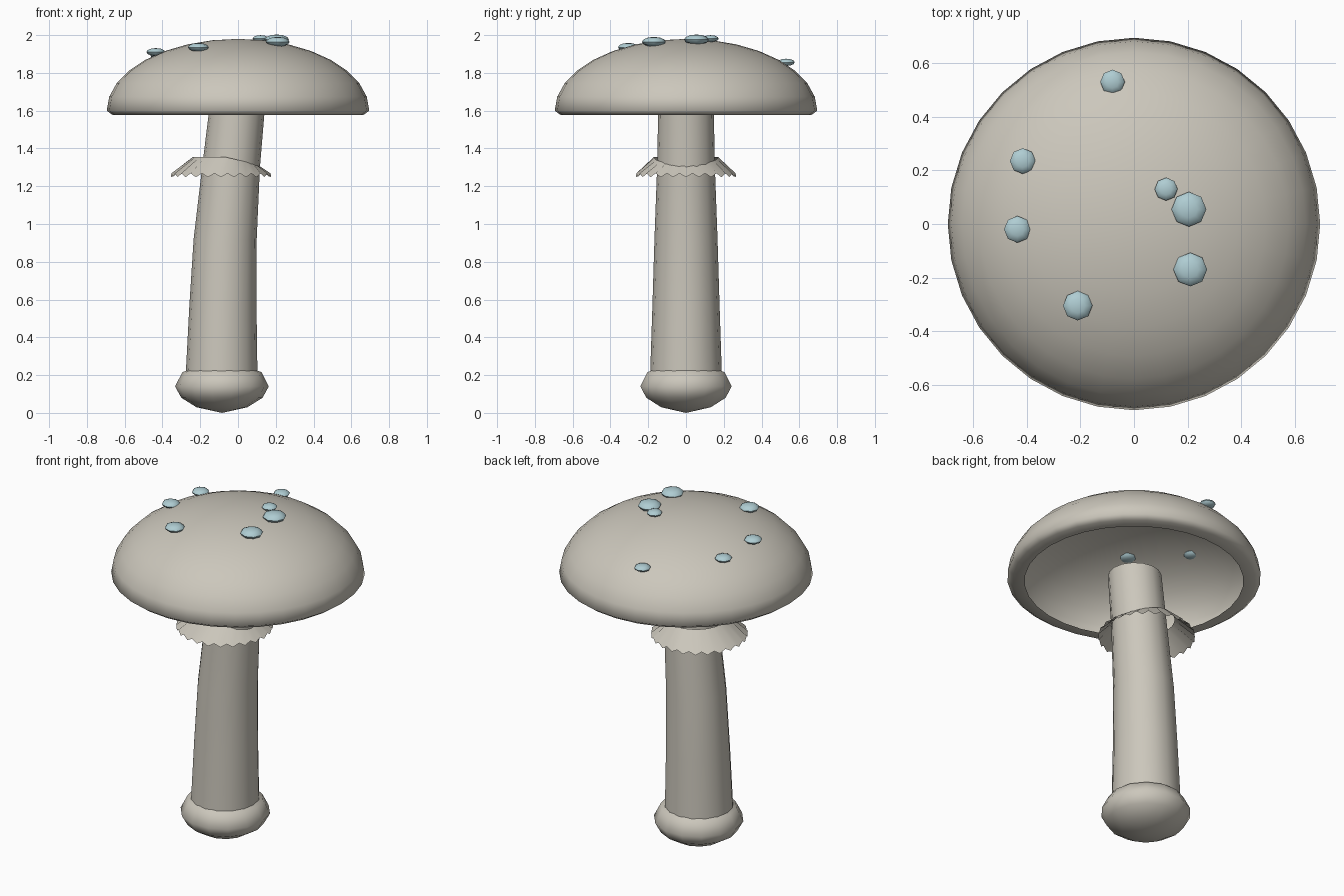
import bpy, bmesh, math

cube = bpy.data.objects.get("Cube")
if cube:
    bpy.data.objects.remove(cube, do_unlink=True)


def material(name, rgb):
    mat = bpy.data.materials.new(name)
    mat.use_nodes = True
    mat.diffuse_color = (*rgb, 1)
    mat.node_tree.nodes["Principled BSDF"].inputs["Base Color"].default_value = (*rgb, 1)
    return mat


BEIGE = material("warm grey", (0.60, 0.57, 0.50))
BLUE = material("pale blue", (0.43, 0.61, 0.65))


def lathe(name, profile, segments, mat, center=(0, 0, 0), adjust=None, smooth=40):
    """Spin (radius, z, x shift) stations around z; radius 0 makes a pole."""
    bm = bmesh.new()
    rings = []
    for level, (r, z, shift) in enumerate(profile):
        ring = []
        for i in range(1 if r == 0 else segments):
            a = math.tau * i / segments
            h = z + (adjust(level, i, a) if adjust else 0)
            ring.append(bm.verts.new((r * math.cos(a) + shift, r * math.sin(a), h)))
        rings.append(ring)
    for low, high in zip(rings, rings[1:]):
        for i in range(segments):
            j = (i + 1) % segments
            corners = [low[i % len(low)], low[j % len(low)],
                       high[j % len(high)], high[i % len(high)]]
            bm.faces.new(list(dict.fromkeys(corners)))
    mesh = bpy.data.meshes.new(name)
    bm.to_mesh(mesh)
    bm.free()
    obj = bpy.data.objects.new(name, mesh)
    obj.location = center
    mesh.materials.append(mat)
    bpy.context.collection.objects.link(obj)
    bpy.ops.object.select_all(action="DESELECT")
    obj.select_set(True)
    bpy.context.view_layer.objects.active = obj
    bpy.ops.object.shade_smooth_by_angle(angle=math.radians(smooth))
    return obj


# Cap: thin half-ellipsoid shell with a lip turned inward, open underneath
CAP_R, CAP_H, CAP_Z = 0.695, 0.38, 1.6


def dome_height(r):
    return CAP_Z + CAP_H * math.sqrt(1 - (r / CAP_R) ** 2)


dome = [(CAP_R * math.cos(math.pi * k / 16), CAP_Z + CAP_H * math.sin(math.pi * k / 16), 0)
        for k in range(8)]
lip = [(0.60, 1.576, 0), (0.665, 1.578, 0)]
lathe("cap", lip + dome + [(0, CAP_Z + CAP_H, 0)], 32, BEIGE, smooth=75)

# Stem: tapered tube leaning toward +x
lathe("stem", [(0.19, 0.2, -0.087), (0.178, 0.56, -0.08), (0.167, 0.92, -0.068),
               (0.153, 1.3, -0.037), (0.147, 1.61, -0.005)], 16, BEIGE)

# Bulb at the foot
lathe("foot_bulb", [(0, 0, 0), (0.135, 0.03, 0), (0.215, 0.08, 0), (0.248, 0.14, 0),
                    (0.21, 0.215, 0), (0.12, 0.25, 0), (0, 0.26, 0)], 14, BEIGE,
      center=(-0.085, 0, 0), smooth=80)


# Skirt around the stem: scalloped hem, top edge sagging on the +x side
def hem(level, i, a):
    if level == 0:
        return 0.02 * (i % 2)
    return -0.04 * max(0, math.cos(a))


lathe("skirt", [(0.265, 1.248, -0.09), (0.17, 1.355, -0.068)], 48, BEIGE, adjust=hem)

# Spots: small flattened spheres sitting through the cap surface
spots = [(0.205, 0.055, 0.065), (0.21, -0.17, 0.063), (-0.21, -0.305, 0.055),
         (-0.435, -0.02, 0.05), (-0.415, 0.235, 0.048), (-0.08, 0.53, 0.046),
         (0.12, 0.13, 0.043)]
for n, (x, y, r) in enumerate(spots, 1):
    angles = [math.pi * (k / 6 - 0.5) for k in range(1, 6)]
    body = [(r * math.cos(t), 0.42 * r * math.sin(t), 0) for t in angles]
    lathe(f"spot_{n}", [(0, -0.42 * r, 0)] + body + [(0, 0.42 * r, 0)], 8, BLUE,
          center=(x, y, dome_height(math.hypot(x, y)) + 0.014), smooth=50)
